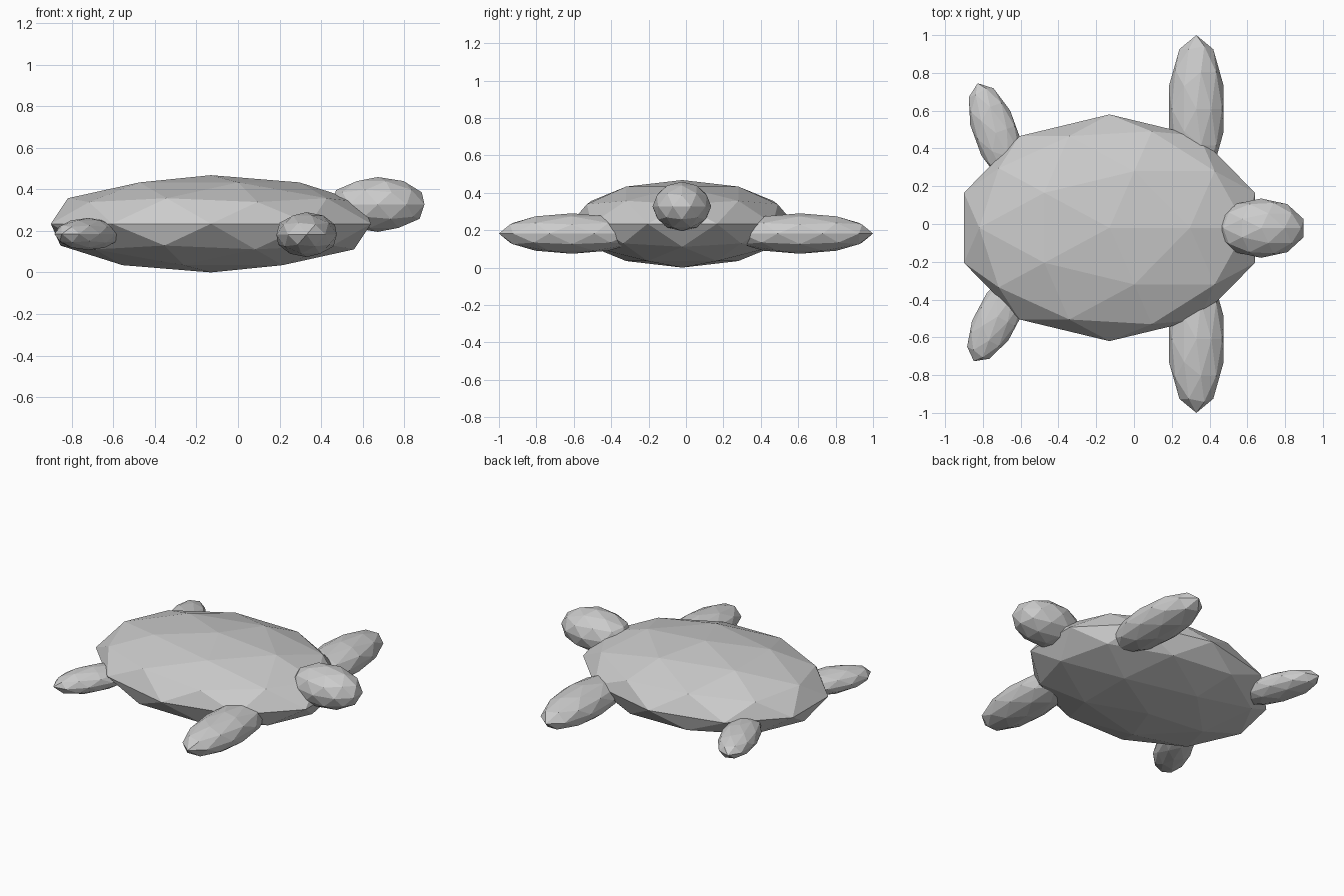
import bpy
from math import radians

if "Cube" in bpy.data.objects:
    bpy.data.objects.remove(bpy.data.objects["Cube"])


def blob(name, centre, radii, turn=0):
    """Low-poly ellipsoid with flat faces, turned about z."""
    bpy.ops.mesh.primitive_ico_sphere_add(
        subdivisions=2, radius=1, location=centre, rotation=(0, 0, radians(turn)))
    ob = bpy.context.object
    ob.name = name
    ob.scale = radii
    bpy.ops.object.shade_flat()
    return ob


# Shell and head
blob("shell", (-0.13, -0.02, 0.234), (0.81, 0.60, 0.234))
blob("head", (0.673, -0.022, 0.327), (0.236, 0.157, 0.132))

# Front flippers
for side, s in (("left", 1), ("right", -1)):
    blob("front_flipper_" + side, (0.33, s * 0.61, 0.182), (0.1525, 0.39, 0.108))

# Back flippers, splayed slightly differently
blob("back_flipper_left", (-0.732, 0.482, 0.185), (0.118, 0.28, 0.077), 20)
blob("back_flipper_right", (-0.722, -0.490, 0.185), (0.115, 0.268, 0.077), -28)
